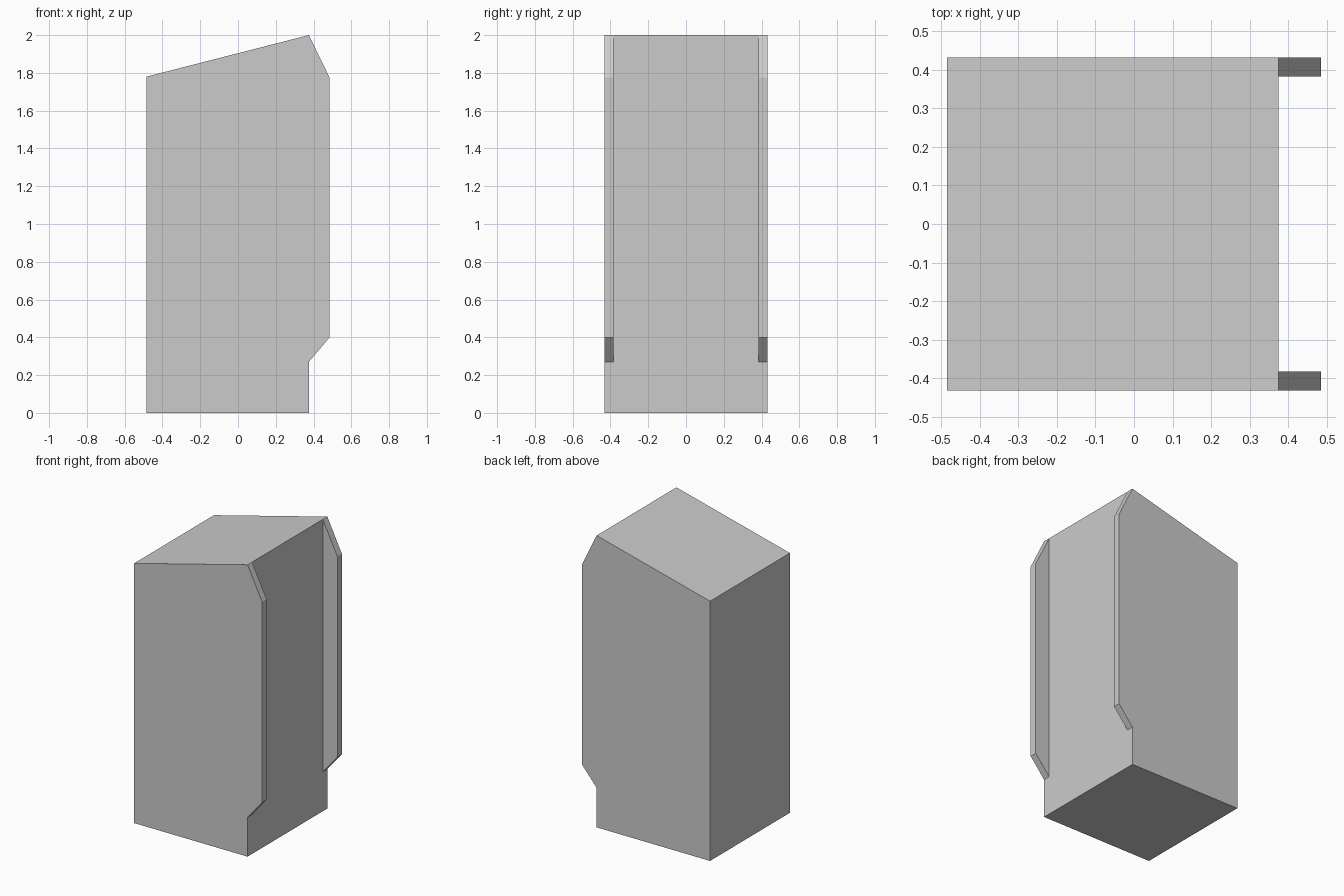
import bpy, bmesh

if "Cube" in bpy.data.objects:
    bpy.data.objects.remove(bpy.data.objects["Cube"])


def extrude_profile(name, profile, y0, y1):
    """Make a prism from an (x, z) profile running from y0 to y1."""
    bm = bmesh.new()
    face = bm.faces.new([bm.verts.new((x, y0, z)) for x, z in profile])
    out = bmesh.ops.extrude_face_region(bm, geom=[face])
    verts = [v for v in out["geom"] if isinstance(v, bmesh.types.BMVert)]
    bmesh.ops.translate(bm, verts=verts, vec=(0, y1 - y0, 0))
    bmesh.ops.recalc_face_normals(bm, faces=bm.faces)
    mesh = bpy.data.meshes.new(name)
    bm.to_mesh(mesh)
    bm.free()
    obj = bpy.data.objects.new(name, mesh)
    bpy.context.collection.objects.link(obj)
    return obj


BACK, FRONT, LIP = -0.485, 0.375, 0.485
HALF_WIDTH, LIP_INNER = 0.432, 0.383

# Cabinet body with sloping top
extrude_profile("cabinet_body",
                [(BACK, 0), (FRONT, 0), (FRONT, 2.0), (BACK, 1.78)],
                -HALF_WIDTH, HALF_WIDTH)

# Side panel lips projecting past the cabinet face, mirrored across y
side_lip = extrude_profile("side_panel_lips",
                           [(FRONT, 0.27), (LIP, 0.40), (LIP, 1.775), (FRONT, 2.0)],
                           LIP_INNER, HALF_WIDTH)
mirror = side_lip.modifiers.new("mirror", 'MIRROR')
mirror.use_axis = (False, True, False)
